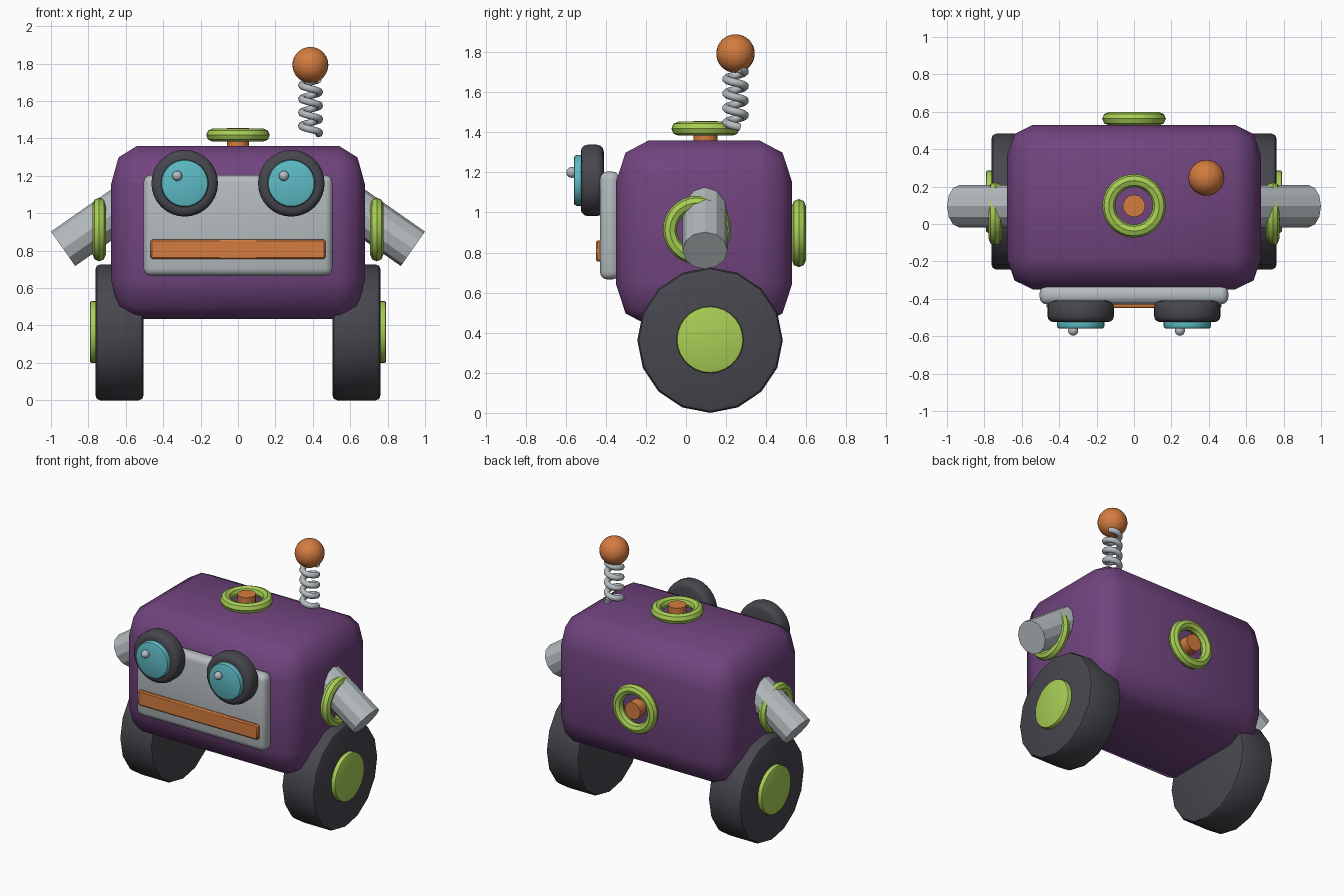
import bpy, bmesh, math
from mathutils import Vector

if "Cube" in bpy.data.objects:
    bpy.data.objects.remove(bpy.data.objects["Cube"])


def mat(name, rgb):
    m = bpy.data.materials.new(name)
    m.diffuse_color = (*rgb, 1)
    m.use_nodes = True
    m.node_tree.nodes["Principled BSDF"].inputs["Base Color"].default_value = m.diffuse_color
    return m


PURPLE = mat("purple", (0.165, 0.058, 0.21))
GREY = mat("light grey", (0.46, 0.50, 0.52))
DARK = mat("charcoal", (0.062, 0.062, 0.076))
LIME = mat("lime", (0.39, 0.62, 0.09))
ORANGE = mat("orange", (0.66, 0.20, 0.05))
CYAN = mat("cyan", (0.11, 0.50, 0.56))


def finish(o, name, m, angle=40):
    o.name = name
    o.data.materials.append(m)
    if angle:
        bpy.ops.object.shade_smooth_by_angle(angle=math.radians(angle))
    return o


def bevel(o, width, segs):
    if width:
        b = o.modifiers.new("bevel", 'BEVEL')
        b.width, b.segments, b.limit_method = width, segs, 'ANGLE'
        bpy.ops.object.modifier_apply(modifier=b.name)


def box(name, lo, hi, m, width=0.0, segs=2):
    lo, hi = Vector(lo), Vector(hi)
    bpy.ops.mesh.primitive_cube_add(size=1, location=(lo + hi) / 2)
    o = bpy.context.object
    o.scale = hi - lo
    bpy.ops.object.transform_apply(location=False, rotation=False, scale=True)
    bevel(o, width, segs)
    return finish(o, name, m)


def rod(name, a, b, r, m, sides=32, width=0.0, segs=2, spin=0.0, angle=40):
    """Cylinder from point a to point b."""
    a, b = Vector(a), Vector(b)
    bpy.ops.mesh.primitive_cylinder_add(vertices=sides, radius=r, depth=(b - a).length)
    o = bpy.context.object
    bevel(o, width, segs)
    o.rotation_mode = 'QUATERNION'
    q = (b - a).to_track_quat('Z', 'Y')
    o.rotation_quaternion = q
    o.location = (a + b) / 2
    return finish(o, name, m, angle)


def ring(name, loc, rot, m):
    bpy.ops.mesh.primitive_torus_add(location=loc, rotation=rot, major_segments=28,
                                     minor_segments=8, major_radius=0.135, minor_radius=0.035)
    return finish(bpy.context.object, name, m)


def ball(name, loc, r, m):
    bpy.ops.mesh.primitive_uv_sphere_add(segments=28, ring_count=16, radius=r, location=loc)
    return finish(bpy.context.object, name, m, 60)


# Body: box with rounding that differs along each axis
size, rounding = Vector((1.36, 0.88, 0.925)), Vector((0.14, 0.165, 0.21))
bpy.ops.mesh.primitive_cube_add(size=1)
body = bpy.context.object
body.scale = [s / r for s, r in zip(size, rounding)]
bpy.ops.object.transform_apply(location=False, rotation=False, scale=True)
bevel(body, 1.0, 2)
body.scale = rounding
body.location = (0, 0.09, 0.8975)
bpy.ops.object.transform_apply(location=False, rotation=False, scale=True)
finish(body, "body", PURPLE, 60)

# Face plate and mouth
box("face_plate", (-0.505, -0.43, 0.665), (0.505, -0.33, 1.205), GREY, 0.04, 3)
box("mouth", (-0.467, -0.45, 0.755), (0.467, -0.40, 0.86), ORANGE, 0.008, 1)

# Eyes
for side, x in (("left", -0.285), ("right", 0.285)):
    rod(side + "_eye_rim", (x, -0.41, 1.16), (x, -0.525, 1.16), 0.178, DARK, 32, 0.035, 3)
    rod(side + "_eye_lens", (x, -0.50, 1.16), (x, -0.56, 1.16), 0.127, CYAN, 32, 0.015, 2)
    ball(side + "_eye_glint", (x - 0.04, -0.57, 1.2), 0.027, GREY)

# Wheels, hubs, shoulder rings and arms
for side, s in (("left", -1), ("right", 1)):
    rod(side + "_wheel", (s * 0.505, 0.12, 0.363), (s * 0.762, 0.12, 0.363), 0.363,
        DARK, 16, 0.025, 2)
    rod(side + "_hub", (s * 0.74, 0.12, 0.365), (s * 0.792, 0.12, 0.365), 0.167,
        LIME, 28, 0.012, 2)
    ring(side + "_shoulder_ring", (s * 0.742, 0.055, 0.913), (0, math.pi / 2, 0), LIME)
    rod(side + "_arm", (s * 0.485, 0.095, 1.125), (s * 0.935, 0.095, 0.81), 0.1125,
        GREY, 12, angle=0)

# Top and back dials: ring with a button in the middle
ring("top_ring", (0, 0.097, 1.418), (0, 0, 0), LIME)
rod("top_button", (0, 0.097, 1.34), (0, 0.097, 1.457), 0.06, ORANGE, 14)
ring("back_ring", (0, 0.563, 0.897), (math.pi / 2, 0, 0), LIME)
rod("back_button", (0, 0.50, 0.897), (0, 0.598, 0.897), 0.06, ORANGE, 14)

# Antenna: coiled spring and ball
curve = bpy.data.curves.new("antenna_spring", 'CURVE')
curve.dimensions = '3D'
curve.bevel_depth = 0.02
curve.bevel_resolution = 2
curve.use_fill_caps = True
spline = curve.splines.new('POLY')
n, turns = 80, 4
spline.points.add(n)
for i, p in enumerate(spline.points):
    t = i / n
    a = 0.45 - t * turns * 2 * math.pi
    p.co = (0.388 + 0.047 * math.cos(a), 0.247 + 0.047 * math.sin(a), 1.425 + 0.29 * t, 1)
spring = bpy.data.objects.new("antenna_spring", curve)
bpy.context.collection.objects.link(spring)
bpy.ops.object.select_all(action='DESELECT')
spring.select_set(True)
bpy.context.view_layer.objects.active = spring
bpy.ops.object.convert(target='MESH')
finish(bpy.context.object, "antenna_spring", GREY, 60)
ball("antenna_ball", (0.387, 0.247, 1.793), 0.096, ORANGE)
